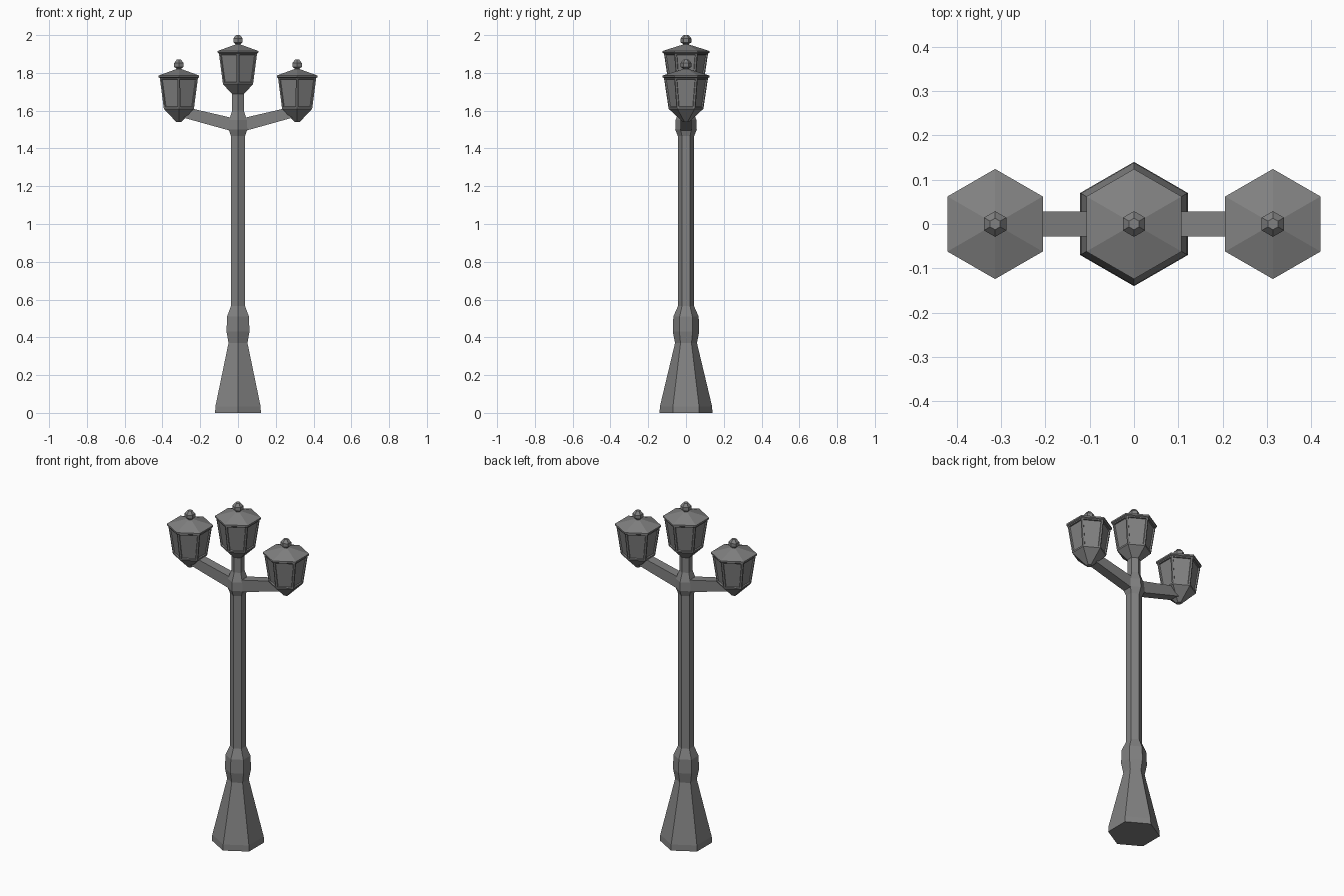
import bpy, bmesh, math

old = bpy.data.objects.get("Cube")
if old:
    bpy.data.objects.remove(old, do_unlink=True)

iron = bpy.data.materials.new("grey iron")
iron.use_nodes = True
GREY = (0.22, 0.22, 0.22, 1)
iron.diffuse_color = GREY
iron.node_tree.nodes["Principled BSDF"].inputs["Base Color"].default_value = GREY


def finish(bm, name):
    bmesh.ops.recalc_face_normals(bm, faces=bm.faces)
    mesh = bpy.data.meshes.new(name)
    bm.to_mesh(mesh)
    bm.free()
    mesh.materials.append(iron)
    obj = bpy.data.objects.new(name, mesh)
    bpy.context.collection.objects.link(obj)
    return obj


def hex_stack(name, profile, x=0, z=0, panel_band=None):
    """Six-sided lathe of (radius, height) pairs, one corner facing front.
    The faces of panel_band are inset as recessed panes."""
    bm = bmesh.new()
    rings = []
    for r, h in profile:
        rings.append([bm.verts.new((x + r * math.sin(i * math.pi / 3),
                                    -r * math.cos(i * math.pi / 3), z + h))
                      for i in range(6)])
    bm.faces.new(rings[0][::-1])
    bm.faces.new(rings[-1])
    panes = []
    for k, (low, high) in enumerate(zip(rings, rings[1:])):
        for i in range(6):
            j = (i + 1) % 6
            face = bm.faces.new((low[i], low[j], high[j], high[i]))
            if k == panel_band:
                panes.append(face)
    bmesh.ops.recalc_face_normals(bm, faces=bm.faces)
    if panes:
        bmesh.ops.inset_individual(bm, faces=panes, thickness=0.012)
        bmesh.ops.inset_individual(bm, faces=panes, thickness=0.003, depth=-0.007)
    return finish(bm, name)


# Post: flared foot, swollen band, shaft, arm collar and neck
hex_stack("post", [(0.14, 0), (0.138, 0.035), (0.058, 0.37), (0.07, 0.43),
                   (0.067, 0.51), (0.043, 0.565), (0.043, 1.465), (0.057, 1.5),
                   (0.055, 1.55), (0.036, 1.6), (0.036, 1.7)])

# Lanterns: pointed cup with glazed body, overhanging roof, finial
LANTERNS = {"left": (0.313, 1.54), "centre": (0, 1.67), "right": (-0.313, 1.54)}
for side, (x, z) in LANTERNS.items():
    hex_stack(side + "_lantern_body",
              [(0.016, 0), (0.092, 0.07), (0.117, 0.235)], x, z, panel_band=1)
    hex_stack(side + "_lantern_roof",
              [(0.117, 0.233), (0.124, 0.237), (0.124, 0.246), (0.016, 0.28)], x, z)
    hex_stack(side + "_lantern_finial",
              [(0.015, 0.27), (0.015, 0.283), (0.029, 0.292),
               (0.029, 0.312), (0.013, 0.33)], x, z)

# Arms: tapering bars rising from the collar into the lantern cups
for side, s in (("left", 1), ("right", -1)):
    bm = bmesh.new()
    ends = []
    for x, low, high in ((0.02, 1.488, 1.559), (0.3, 1.566, 1.624)):
        ends.append([bm.verts.new((s * x, y, h)) for y, h in
                     ((-0.028, low), (0.028, low), (0.028, high), (-0.028, high))])
    bm.faces.new(ends[0])
    bm.faces.new(ends[1])
    for i in range(4):
        j = (i + 1) % 4
        bm.faces.new((ends[0][i], ends[0][j], ends[1][j], ends[1][i]))
    finish(bm, side + "_arm")
